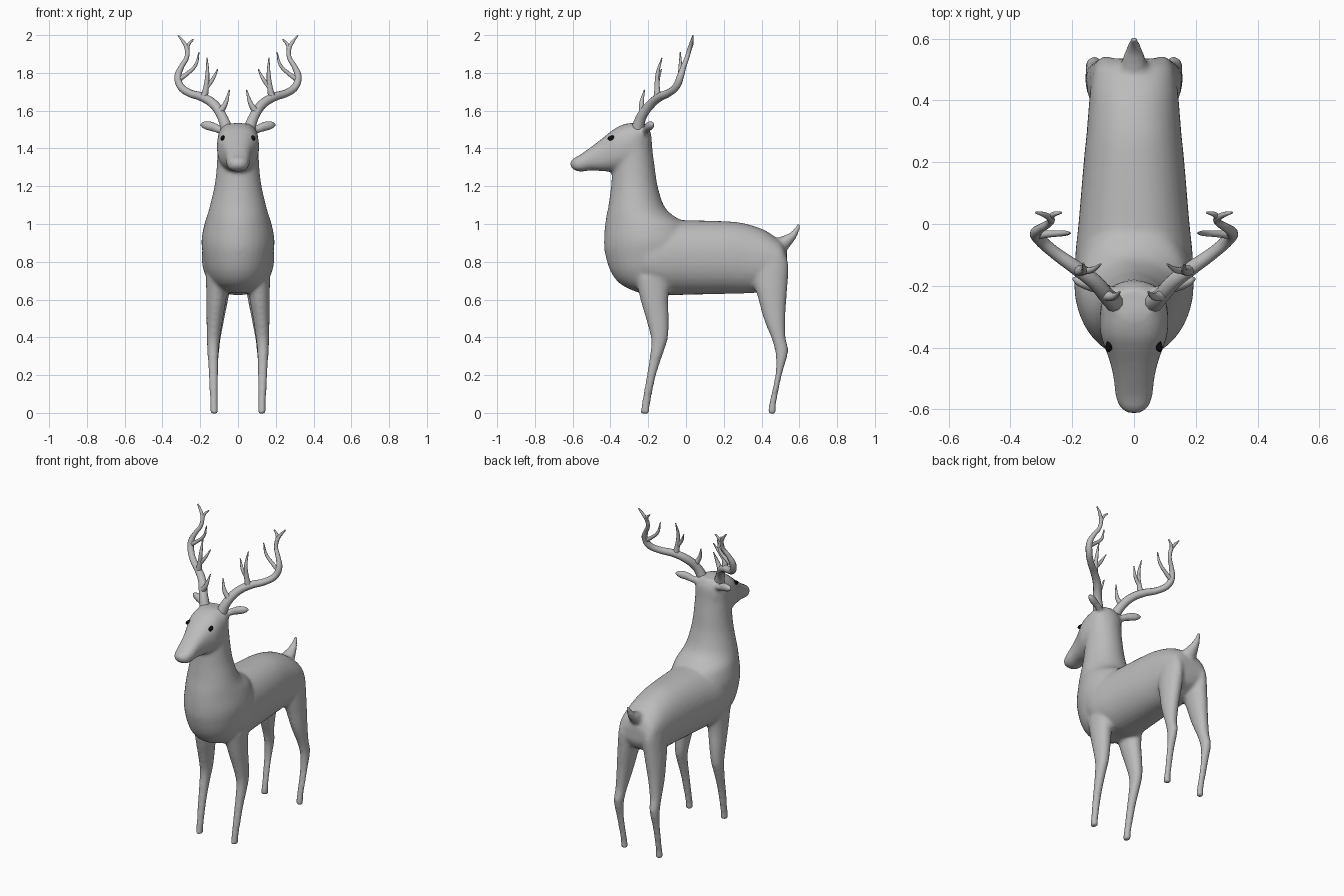
import bpy, bmesh, math
from mathutils import Vector, Matrix


def material(name, rgb):
    m = bpy.data.materials.new(name)
    m.diffuse_color = (*rgb, 1)
    return m


GREY = material("soft grey", (0.5, 0.5, 0.5))
BLACK = material("eye black", (0.004, 0.004, 0.004))


def catmull(a, b, c, d, t):
    return [0.5 * (2 * q + (r - p) * t + (2 * p - 5 * q + 4 * r - s) * t * t
                   + (3 * q - p - 3 * r + s) * t ** 3) for p, q, r, s in zip(a, b, c, d)]


def loft(bm, axis, rows, power=2.0, sides=32, steps=4, mirror=False):
    """Rows are (position on axis, low, high, half width, centre x)."""
    rows = [r if len(r) == 5 else (*r, 0) for r in rows]
    fine = []
    for i in range(len(rows) - 1):
        quad = [rows[max(i - 1, 0)], rows[i], rows[i + 1], rows[min(i + 2, len(rows) - 1)]]
        fine += [catmull(*quad, k / steps) for k in range(steps)]
    fine.append(rows[-1])
    for side in ((1, -1) if mirror else (1,)):
        rings = []
        for p, lo, hi, rx, cx in fine:
            ring = []
            for k in range(sides):
                a = math.tau * k / sides
                c, s = math.cos(a), math.sin(a)
                x = side * (cx + rx * math.copysign(abs(c) ** (2 / power), c))
                v = (lo + hi) / 2 + (hi - lo) / 2 * math.copysign(abs(s) ** (2 / power), s)
                ring.append(bm.verts.new((x, p, v) if axis == "y" else (x, v, p)))
            rings.append(ring)
        faces = [bm.faces.new(rings[0]), bm.faces.new(rings[-1][::-1])]
        for r0, r1 in zip(rings, rings[1:]):
            for k in range(sides):
                j = (k + 1) % sides
                faces.append(bm.faces.new((r0[k], r1[k], r1[j], r0[j])))
        bmesh.ops.recalc_face_normals(bm, faces=faces)


def ellipsoid(bm, centre, radii, turn=(0, 0, 0)):
    rot = Matrix.Rotation(turn[2], 4, "Z") @ Matrix.Rotation(turn[1], 4, "Y") @ Matrix.Rotation(turn[0], 4, "X")
    bmesh.ops.create_uvsphere(bm, u_segments=24, v_segments=16, radius=1,
                              matrix=Matrix.Translation(centre) @ rot @ Matrix.Diagonal((*radii, 1)))


def finish(bm, name, mat):
    me = bpy.data.meshes.new(name)
    bm.to_mesh(me)
    bm.free()
    me.materials.append(mat)
    me.shade_smooth()
    ob = bpy.data.objects.new(name, me)
    bpy.context.collection.objects.link(ob)
    return ob


bm = bmesh.new()
# Torso, from chest to rump
loft(bm, "y", [(-0.3, 0.74, 0.95, 0.15), (-0.2, 0.65, 1.0, 0.188), (-0.1, 0.625, 1.02, 0.19),
               (0.0, 0.625, 1.02, 0.18), (0.2, 0.63, 1.015, 0.163), (0.3, 0.632, 1.005, 0.153),
               (0.4, 0.64, 0.975, 0.145), (0.46, 0.67, 0.94, 0.138), (0.51, 0.70, 0.90, 0.125),
               (0.535, 0.75, 0.84, 0.09)], power=2.2)
# Chest and neck
loft(bm, "z", [(0.635, -0.25, -0.08, 0.07), (0.68, -0.345, -0.04, 0.125), (0.75, -0.4, 0.0, 0.165),
               (0.85, -0.43, 0.04, 0.188), (0.92, -0.434, 0.04, 0.193), (1.0, -0.428, -0.0, 0.178),
               (1.05, -0.42, -0.075, 0.162), (1.1, -0.41, -0.118, 0.148), (1.2, -0.397, -0.15, 0.125),
               (1.3, -0.39, -0.165, 0.113), (1.4, -0.385, -0.178, 0.108), (1.48, -0.36, -0.185, 0.105),
               (1.53, -0.31, -0.21, 0.07)])
# Head and muzzle
loft(bm, "y", [(-0.2, 1.36, 1.5, 0.07), (-0.24, 1.32, 1.53, 0.1), (-0.3, 1.29, 1.535, 0.111),
               (-0.36, 1.28, 1.515, 0.108), (-0.4, 1.278, 1.488, 0.094), (-0.45, 1.28, 1.448, 0.077),
               (-0.5, 1.284, 1.41, 0.066), (-0.56, 1.277, 1.367, 0.059), (-0.595, 1.287, 1.348, 0.045),
               (-0.612, 1.305, 1.332, 0.02)], power=2.5)
# Front legs
loft(bm, "z", [(-0.006, -0.242, -0.188, 0.024, 0.127), (0.04, -0.236, -0.19, 0.021, 0.127),
               (0.2, -0.208, -0.158, 0.026, 0.13), (0.33, -0.188, -0.115, 0.031, 0.132),
               (0.4, -0.187, -0.094, 0.036, 0.13), (0.5, -0.213, -0.09, 0.044, 0.123),
               (0.6, -0.242, -0.093, 0.053, 0.115), (0.72, -0.27, -0.08, 0.06, 0.11)], mirror=True)
# Hind legs
loft(bm, "z", [(-0.006, 0.433, 0.482, 0.024, 0.127), (0.04, 0.438, 0.477, 0.021, 0.127),
               (0.2, 0.472, 0.508, 0.024, 0.13), (0.29, 0.475, 0.535, 0.028, 0.13),
               (0.34, 0.468, 0.542, 0.03, 0.128), (0.4, 0.45, 0.528, 0.034, 0.124),
               (0.5, 0.41, 0.527, 0.043, 0.115), (0.6, 0.383, 0.532, 0.052, 0.104),
               (0.7, 0.355, 0.54, 0.057, 0.093), (0.8, 0.35, 0.54, 0.052, 0.088),
               (0.87, 0.38, 0.51, 0.035, 0.085)], mirror=True)
# Tail
loft(bm, "z", [(0.84, 0.42, 0.515, 0.055), (0.88, 0.42, 0.55, 0.05), (0.92, 0.47, 0.58, 0.037),
               (0.95, 0.545, 0.595, 0.024), (0.98, 0.575, 0.606, 0.016), (1.008, 0.59, 0.61, 0.01)])
# Ears
for s in (1, -1):
    ellipsoid(bm, (s * 0.148, -0.195, 1.518), (0.062, 0.022, 0.028), (0, -s * 0.2, s * 0.35))
    ellipsoid(bm, (s * 0.1, -0.21, 1.5), (0.045, 0.022, 0.022), (0, -s * 0.2, s * 0.3))
body = finish(bm, "body", GREY)
rm = body.modifiers.new("blend", "REMESH")
rm.mode, rm.voxel_size, rm.use_smooth_shade = "VOXEL", 0.01, True
sm = body.modifiers.new("soften", "SMOOTH")
sm.factor, sm.iterations = 0.5, 12

# Antlers: each branch is a tapering tube of (x, y, z, radius)
BRANCHES = {
    "antler_beam": [(0.055, -0.26, 1.49, 0.034), (0.085, -0.235, 1.57, 0.027), (0.13, -0.185, 1.635, 0.025),
                    (0.19, -0.14, 1.672, 0.023), (0.26, -0.09, 1.695, 0.02), (0.305, -0.05, 1.73, 0.02),
                    (0.318, -0.03, 1.78, 0.019), (0.298, -0.012, 1.835, 0.014), (0.272, 0.005, 1.88, 0.012),
                    (0.27, 0.018, 1.925, 0.012), (0.29, 0.03, 1.965, 0.009), (0.317, 0.037, 1.998, 0.004)],
    "antler_top_tine": [(0.27, 0.015, 1.915, 0.011), (0.262, 0.03, 1.95, 0.009), (0.236, 0.037, 1.978, 0.004)],
    "antler_inner_tine": [(0.312, -0.035, 1.765, 0.014), (0.27, -0.032, 1.795, 0.011),
                          (0.225, -0.03, 1.84, 0.009), (0.206, -0.03, 1.91, 0.003)],
    "antler_middle_tine": [(0.18, -0.15, 1.665, 0.02), (0.168, -0.153, 1.73, 0.014),
                           (0.162, -0.15, 1.8, 0.01), (0.164, -0.127, 1.88, 0.003)],
    "antler_middle_spur": [(0.168, -0.153, 1.72, 0.012), (0.135, -0.148, 1.765, 0.01), (0.107, -0.13, 1.82, 0.003)],
    "antler_brow_tine": [(0.098, -0.228, 1.59, 0.02), (0.068, -0.235, 1.635, 0.013), (0.045, -0.22, 1.71, 0.003)],
}
for name, pts in BRANCHES.items():
    cu = bpy.data.curves.new(name, "CURVE")
    cu.dimensions, cu.bevel_depth, cu.bevel_resolution = "3D", 1.0, 3
    cu.resolution_u, cu.use_fill_caps = 5, True
    sp = cu.splines.new("BEZIER")
    sp.bezier_points.add(len(pts) - 1)
    for bp, (x, y, z, r) in zip(sp.bezier_points, pts):
        bp.co, bp.radius = (x, y, z), r
        bp.handle_left_type = bp.handle_right_type = "AUTO"
    cu.materials.append(GREY)
    ob = bpy.data.objects.new(name, cu)
    bpy.context.collection.objects.link(ob)
    bpy.ops.object.select_all(action="DESELECT")
    ob.select_set(True)
    bpy.context.view_layer.objects.active = ob
    bpy.ops.object.convert(target="MESH")
    ob = bpy.context.view_layer.objects.active
    ob.data.shade_smooth()
    ob.modifiers.new("other side", "MIRROR")

# Eyes, set into the sides of the head
bm = bmesh.new()
for s in (1, -1):
    ellipsoid(bm, (s * 0.079, -0.392, 1.455), (0.012, 0.024, 0.013), (0.15, 0, s * 0.3))
finish(bm, "eyes", BLACK)
